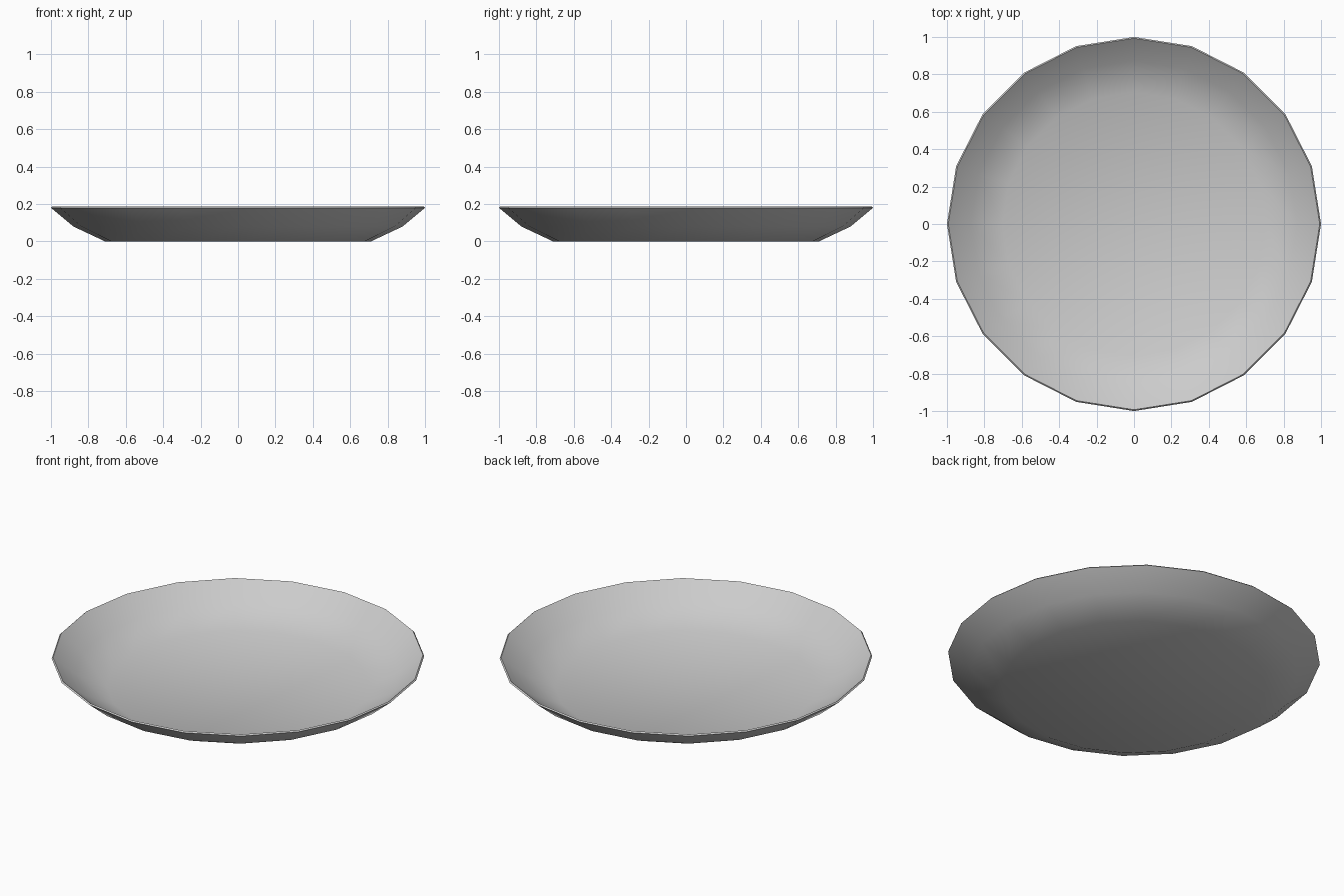
import bpy, bmesh, math

if "Cube" in bpy.data.objects:
    bpy.data.objects.remove(bpy.data.objects["Cube"])

SIDES = 20
# Closed thin-walled profile (radius, height): underside, rim, inner side
PROFILE = [(0.71, 0.0), (0.88, 0.08), (1.0, 0.18), (0.993, 0.187),
           (0.873, 0.09), (0.705, 0.01)]

bm = bmesh.new()
rings = []
for r, z in PROFILE:
    rings.append([bm.verts.new((r * math.cos(2 * math.pi * i / SIDES),
                                r * math.sin(2 * math.pi * i / SIDES), z))
                  for i in range(SIDES)])

# Sloped walls and rim
for a, b in zip(rings, rings[1:]):
    for i in range(SIDES):
        j = (i + 1) % SIDES
        bm.faces.new((a[i], a[j], b[j], b[i]))

# Flat underside and inner floor
bm.faces.new(rings[0][::-1])
bm.faces.new(rings[-1])
bmesh.ops.recalc_face_normals(bm, faces=bm.faces[:])

mesh = bpy.data.meshes.new("plate")
bm.to_mesh(mesh)
bm.free()
plate = bpy.data.objects.new("plate", mesh)
bpy.context.collection.objects.link(plate)

# Smooth bowl with a crisp rim
bpy.context.view_layer.objects.active = plate
plate.select_set(True)
bpy.ops.object.shade_smooth_by_angle(angle=math.radians(40))
